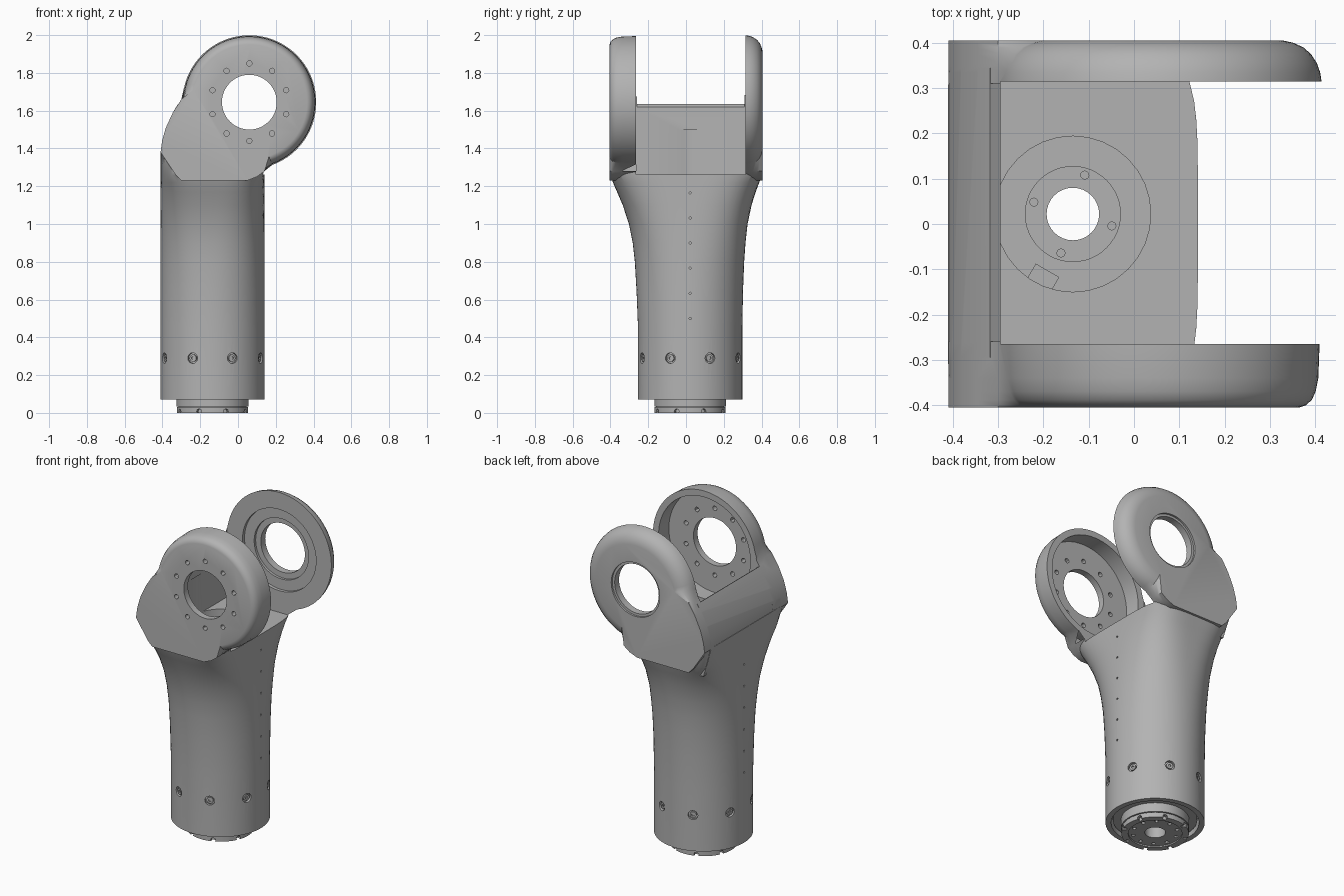
import bpy, bmesh
from math import sin, cos, pi, radians
from mathutils import Vector, Matrix

cube = bpy.data.objects.get("Cube")
if cube:
    bpy.data.objects.remove(cube, do_unlink=True)


def material(name, value):
    m = bpy.data.materials.new(name)
    m.use_nodes = True
    col = (value, value, value, 1)
    m.diffuse_color = col
    m.node_tree.nodes["Principled BSDF"].inputs["Base Color"].default_value = col
    return m


GREY = material("light grey", 0.45)
TX, TY, TR = -0.135, 0.022, 0.276    # tube axis and radius
DX, DZ = 0.06, 1.645                 # joint axis
IN_FRONT, IN_BACK = -0.265, 0.315    # inner faces of the fork


def finish(name, bm):
    bmesh.ops.recalc_face_normals(bm, faces=bm.faces)
    me = bpy.data.meshes.new(name)
    bm.to_mesh(me)
    bm.free()
    me.materials.append(GREY)
    ob = bpy.data.objects.new(name, me)
    bpy.context.collection.objects.link(ob)
    return ob


def loft(name, rings):
    """Solid through equal rings of points, capped at both ends."""
    bm = bmesh.new()
    vs = [[bm.verts.new(p) for p in ring] for ring in rings]
    for a, b in zip(vs, vs[1:]):
        for i in range(len(a)):
            j = (i + 1) % len(a)
            bm.faces.new((a[i], a[j], b[j], b[i]))
    bm.faces.new(vs[0][::-1])
    bm.faces.new(vs[-1])
    return finish(name, bm)


def rods(name, items, sides=16):
    """Cylinders given as (start, end, radius), in one object."""
    bm = bmesh.new()
    for a, b, r in items:
        a, b = Vector(a), Vector(b)
        d = b - a
        mat = Matrix.Translation((a + b) / 2) @ d.to_track_quat('Z', 'Y').to_matrix().to_4x4()
        bmesh.ops.create_cone(bm, cap_ends=True, segments=sides, radius1=r, radius2=r,
                              depth=d.length, matrix=mat)
    return finish(name, bm)


def box(name, lo, hi):
    (x0, y0, z0), (x1, y1, z1) = lo, hi
    return loft(name, [[(x0, y0, z), (x1, y0, z), (x1, y1, z), (x0, y1, z)] for z in (z0, z1)])


def apply_booleans(ob, tools):
    for op, tool in tools:
        m = ob.modifiers.new(tool.name, 'BOOLEAN')
        m.operation, m.object, m.solver = op, tool, 'EXACT'
        tool.hide_render = True
    dg = bpy.context.evaluated_depsgraph_get()
    me = bpy.data.meshes.new_from_object(ob.evaluated_get(dg))
    ob.modifiers.clear()
    ob.data = me
    for _, tool in tools:
        bpy.data.objects.remove(tool, do_unlink=True)


def tube_rod(z0, z1, r, dx=0, dy=0):
    return ((TX + dx, TY + dy, z0), (TX + dx, TY + dy, z1), r)


def joint_rod(y0, y1, r, dx=0, dz=0):
    return ((DX + dx, y0, DZ + dz), (DX + dx, y1, DZ + dz), r)


# Arm: round tube flaring into a squarish shoulder
def section(z, y0, y1, power, n=72):
    ring = []
    for i in range(n):
        c, s = cos(2 * pi * i / n), sin(2 * pi * i / n)
        k = (abs(c) ** power + abs(s) ** power) ** (-1 / power)
        ring.append((TX + TR * c * k, (y0 + y1) / 2 + (y1 - y0) / 2 * s * k, z))
    return ring


arm = loft("arm", [section(*s) for s in (
    (0.07, -0.254, 0.298, 2), (0.45, -0.254, 0.298, 2), (0.65, -0.262, 0.302, 2.05),
    (0.8, -0.271, 0.308, 2.15), (0.9, -0.282, 0.315, 2.3), (1.0, -0.302, 0.326, 2.5),
    (1.1, -0.335, 0.347, 2.9), (1.17, -0.365, 0.369, 3.4), (1.22, -0.387, 0.388, 4),
    (1.26, -0.4, 0.4, 5), (1.32, -0.404, 0.403, 7), (1.385, -0.404, 0.403, 14))])


# Fork ears: round bosses blending into the shoulder
def ear_ring(y, r, n=48):
    ring = []
    for i in range(n + 1):
        a = radians(-70 + 238 * i / n)
        ring.append((DX + r * cos(a), y, DZ + r * sin(a)))
    tail = ((-0.3, 1.66), (-0.345, 1.59), (-0.382, 1.51), (-0.402, 1.44), (-0.41, 1.38),
            (-0.33, 1.26), (-0.3, 1.23), (0.05, 1.23), (0.1, 1.25), (0.14, 1.28))
    return ring + [(x, y, z) for x, z in tail]


front_ear = loft("front_ear", [ear_ring(*s) for s in (
    (-0.405, 0.305), (-0.4, 0.32), (-0.388, 0.333), (-0.37, 0.341),
    (-0.34, 0.347), (-0.26, 0.35))])
back_ear = loft("back_ear", [ear_ring(*s) for s in (
    (0.31, 0.355), (0.335, 0.351), (0.355, 0.344), (0.375, 0.331),
    (0.39, 0.314), (0.4, 0.292), (0.405, 0.27))])

# Rear wall joining the ears
wall_profile = ((-0.41, 1.375), (-0.402, 1.44), (-0.382, 1.51), (-0.345, 1.59), (-0.318, 1.635),
                (-0.29, 1.615), (-0.29, 1.2), (-0.36, 1.2), (-0.39, 1.3))
rear_wall = loft("rear_wall", [[(x, y, z) for x, z in wall_profile]
                               for y in (IN_FRONT - 0.03, IN_BACK + 0.03)])

# Cutters: fork pocket, bores, cup, screw holes
pocket = box("pocket_cutter", (-0.295, IN_FRONT, 1.262), (0.6, IN_BACK, 2.2))
bore = rods("bore_cutter", [tube_rod(0.1, 1.5, 0.172)], 32)
socket = rods("socket_cutter", [tube_rod(0.0, 0.13, 0.245)], 48)
cup = rods("cup_cutter", [joint_rod(-0.365, -0.2, 0.312)], 64)
recess = rods("recess_cutter", [joint_rod(0.25, IN_BACK + 0.02, 0.25)], 64)
front_hole = rods("front_hole_cutter", [joint_rod(-0.5, -0.3, 0.145)], 48)
back_hole = rods("back_hole_cutter", [joint_rod(0.3, 0.5, 0.15)], 48)
back_lip = rods("back_lip_cutter", [joint_rod(0.25, 0.35, 0.185)], 48)
back_ring = rods("back_ring_cutter", [joint_rod(0.393, 0.45, 0.165)], 48)

spokes = [2 * pi * i / 10 + pi / 2 for i in range(10)]
bolt_holes = rods("bolt_hole_cutter", [
    joint_rod(-0.45, -0.33, 0.014, 0.205 * cos(a), 0.205 * sin(a)) for a in spokes], 12)


def radial(a, r0, r1, z, rad):
    return ((TX + r0 * cos(a), TY + r0 * sin(a), z), (TX + r1 * cos(a), TY + r1 * sin(a), z), rad)


around = [radians(22.5 + 45 * i) for i in range(8)]
screw_holes = rods("screw_hole_cutter", [radial(a, 0.26, 0.32, 0.29, 0.028) for a in around])
pin_holes = rods("pin_hole_cutter", [radial(a, 0.265, 0.3, 0.5 + 0.133 * i, 0.006)
                                     for i in range(6) for a in (0, pi)], 8)

apply_booleans(arm, [('UNION', t) for t in (front_ear, back_ear, rear_wall)] +
               [('DIFFERENCE', t) for t in (pocket, bore, socket, cup, recess, front_hole,
                                            back_hole, back_lip, back_ring, bolt_holes,
                                            screw_holes, pin_holes)])

# Side screws sitting in their counterbores
side_screws = rods("side_screws", [radial(a, 0.25, 0.271, 0.29, 0.019) for a in around])
sockets = rods("hex_cutter", [radial(a, 0.264, 0.29, 0.29, 0.009) for a in around], 6)
apply_booleans(side_screws, [('DIFFERENCE', sockets)])

# Mounting flange with stepped rim, centre hole and bolt holes
flange = rods("mounting_flange", [tube_rod(0.035, 0.13, 0.19)], 64)
foot = rods("flange_foot", [tube_rod(0.0, 0.03, 0.188)], 64)
neck = rods("flange_neck", [tube_rod(0.02, 0.05, 0.18)], 64)
seat = rods("flange_seat", [tube_rod(0.09, 0.16, 0.235)], 48)
centre = rods("centre_cutter", [tube_rod(-0.1, 0.3, 0.058)], 32)
face = rods("face_cutter", [tube_rod(-0.1, 0.008, 0.15)], 48)
ring_step = rods("step_cutter", [tube_rod(0.15, 0.3, 0.105)], 48)
flange_holes = rods("flange_hole_cutter", [
    tube_rod(-0.05, 0.03, 0.011, 0.125 * cos(a), 0.125 * sin(a)) for a in spokes], 12)
notches = rods("notch_cutter", [radial(a, 0.165, 0.21, 0.008, 0.014) for a in around], 8)
apply_booleans(flange, [('UNION', t) for t in (neck, foot, seat)] +
               [('DIFFERENCE', t) for t in (centre, face, ring_step, flange_holes, notches)])

# Bolts and small connector inside the bore
inner_bolts = rods("inner_bolts", [
    tube_rod(0.14, 0.158, 0.01, 0.09 * cos(a), 0.09 * sin(a))
    for a in [radians(73 + 90 * i) for i in range(4)]], 12)
connector = box("connector", (-0.03, -0.018, 0), (0.03, 0.018, 0.03))
connector.location = (-0.2, -0.118, 0.155)
connector.rotation_euler.z = radians(-30)

# Smooth shading with crisp edges
bpy.ops.object.select_all(action='DESELECT')
for ob in (arm, side_screws, flange, inner_bolts):
    ob.select_set(True)
bpy.context.view_layer.objects.active = arm
bpy.ops.object.shade_smooth_by_angle(angle=radians(30))
